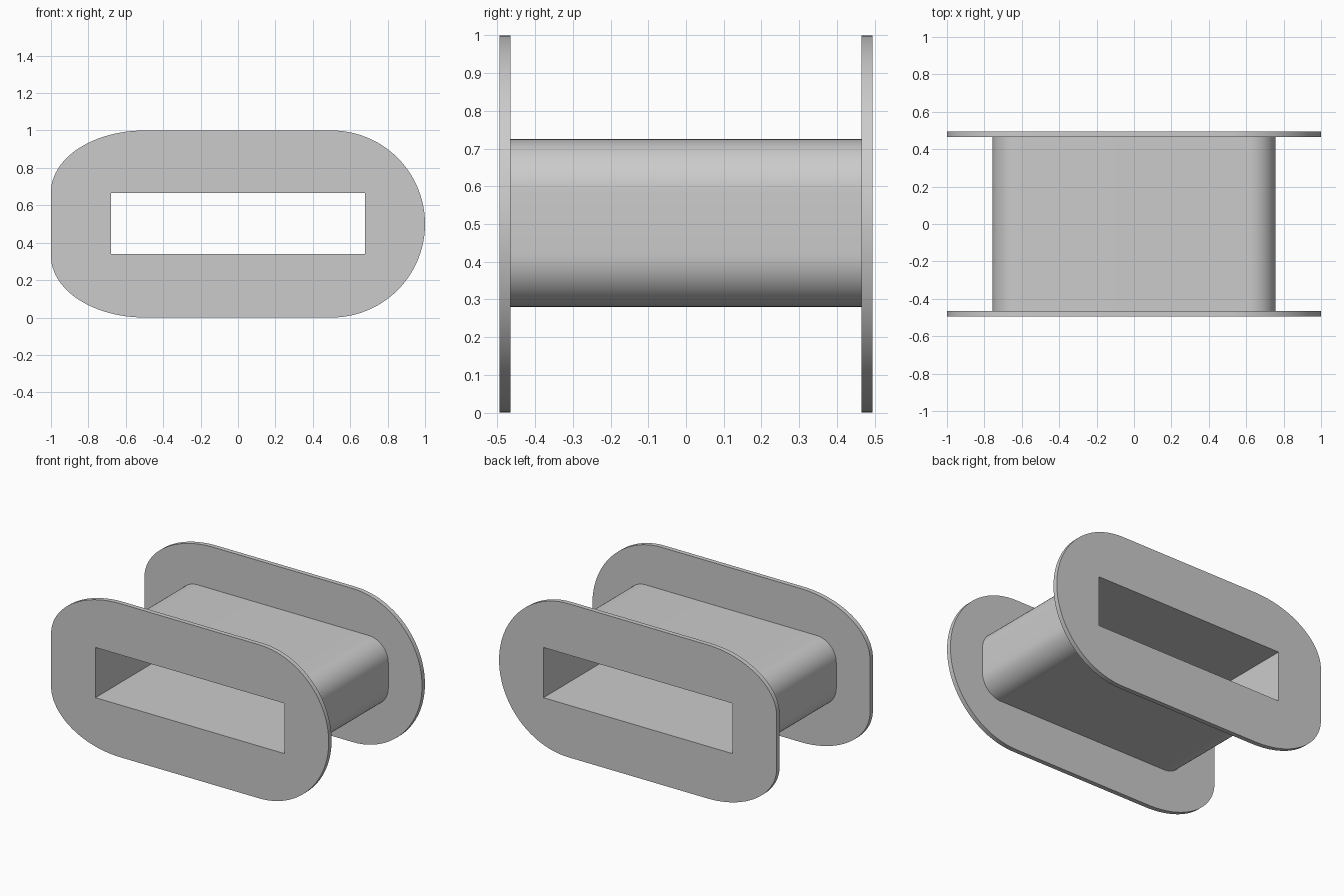
import bpy, bmesh
from math import sin, cos, pi, radians

cube = bpy.data.objects.get("Cube")
if cube:
    bpy.data.objects.remove(cube)

grey = bpy.data.materials.new("plain_grey")
grey.use_nodes = True
colour = (0.6, 0.6, 0.6, 1)
grey.diffuse_color = colour
grey.node_tree.nodes["Principled BSDF"].inputs["Base Color"].default_value = colour

HOLE = [(-0.68, 0.34), (0.68, 0.34), (0.68, 0.667), (-0.68, 0.667)]


def outline(x0, x1, z0, z1, left, right, steps=24):
    """Rectangle with elliptical corners; left and right are (rx, rz)."""
    corners = [(x1, z1, right, 0), (x0, z1, left, 1), (x0, z0, left, 2), (x1, z0, right, 3)]
    points = []
    for x, z, (rx, rz), quarter in corners:
        sx = 1 if x == x1 else -1
        sz = 1 if z == z1 else -1
        for i in range(steps + 1):
            a = (quarter + i / steps) * pi / 2
            points.append((x - sx * rx + rx * cos(a), z - sz * rz + rz * sin(a)))
    return points


def holed_slab(name, outer, y0, y1):
    """Fill the outline around the rectangular hole, then extrude along y."""
    bm = bmesh.new()
    for loop in (outer, HOLE):
        verts = [bm.verts.new((x, y0, z)) for x, z in loop]
        for i, v in enumerate(verts):
            bm.edges.new((v, verts[(i + 1) % len(verts)]))
    bmesh.ops.remove_doubles(bm, verts=bm.verts, dist=0.0001)
    bmesh.ops.triangle_fill(bm, edges=bm.edges[:], use_beauty=True)
    result = bmesh.ops.extrude_face_region(bm, geom=bm.faces[:], use_keep_orig=True)
    moved = [g for g in result["geom"] if isinstance(g, bmesh.types.BMVert)]
    bmesh.ops.translate(bm, verts=moved, vec=(0, y1 - y0, 0))
    bmesh.ops.recalc_face_normals(bm, faces=bm.faces[:])
    mesh = bpy.data.meshes.new(name)
    bm.to_mesh(mesh)
    bm.free()
    mesh.materials.append(grey)
    obj = bpy.data.objects.new(name, mesh)
    bpy.context.collection.objects.link(obj)
    bpy.ops.object.select_all(action="DESELECT")
    obj.select_set(True)
    bpy.context.view_layer.objects.active = obj
    bpy.ops.object.shade_smooth_by_angle(angle=radians(30))


# End plates: half-round on the left, flattened oval on the right
plate = outline(-1, 1, 0, 1, (0.5, 0.33), (0.5, 0.5))
holed_slab("front_flange", plate, -0.495, -0.465)
holed_slab("back_flange", plate, 0.465, 0.495)

# Hollow core with rounded corners
core = outline(-0.757, 0.757, 0.28, 0.725, (0.14, 0.14), (0.14, 0.14), 12)
holed_slab("hollow_core", core, -0.465, 0.465)
